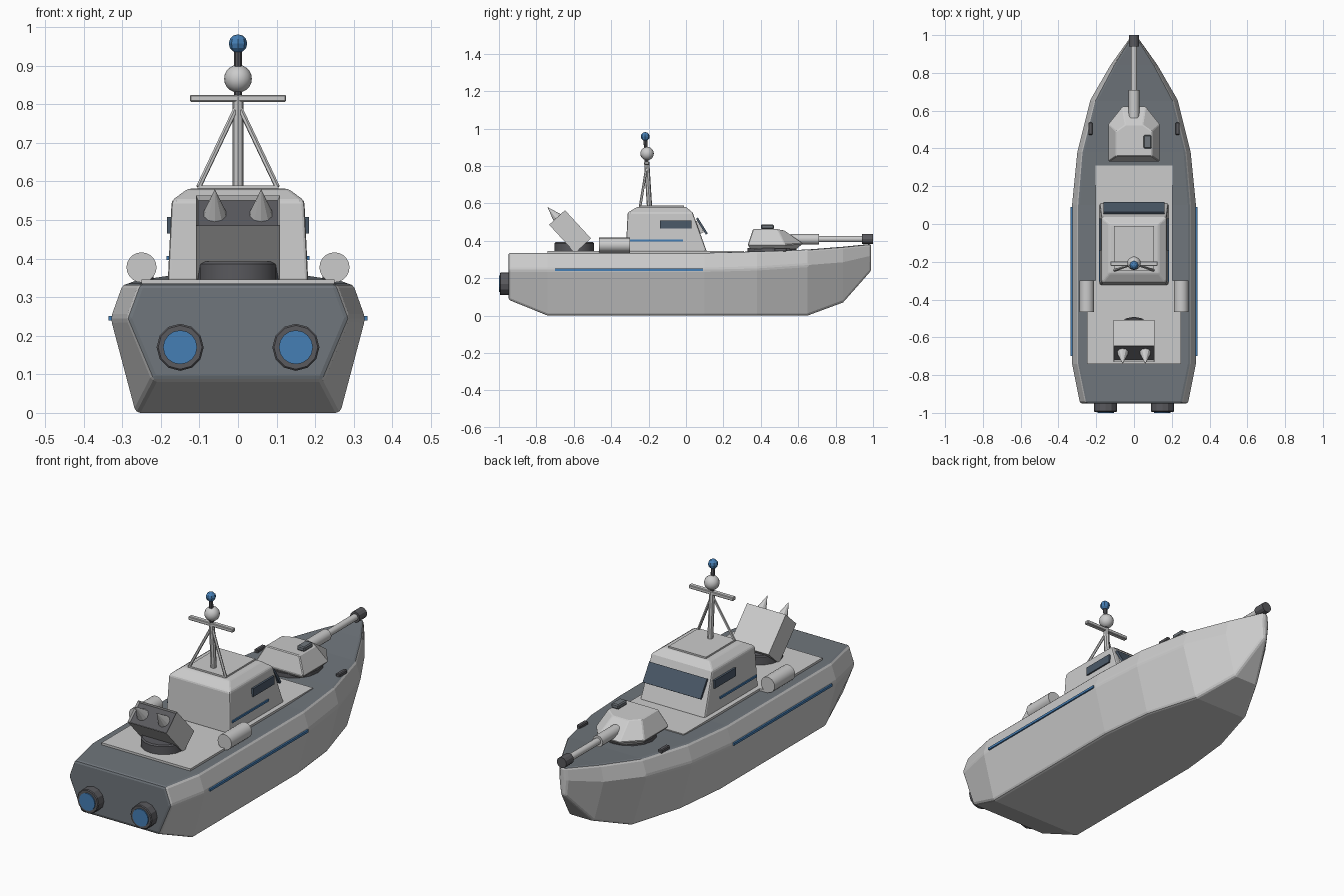
import bpy, bmesh, math
from mathutils import Vector

if "Cube" in bpy.data.objects:
    bpy.data.objects.remove(bpy.data.objects["Cube"])


def material(name, rgb):
    m = bpy.data.materials.new(name)
    m.diffuse_color = (*rgb, 1)
    m.use_nodes = True
    m.node_tree.nodes["Principled BSDF"].inputs["Base Color"].default_value = m.diffuse_color
    return m


BLUE = material("blue", (0.06, 0.21, 0.46))
GLASS = material("dark_glass", (0.07, 0.10, 0.14))
SLATE = material("slate_deck", (0.16, 0.18, 0.20))
DARK = material("dark_grey", (0.10, 0.10, 0.11))


def finish(ob, name, mat=None, bevel=0, seg=1):
    ob.name = name
    if mat:
        ob.data.materials.append(mat)
    if bevel:
        b = ob.modifiers.new("bevel", 'BEVEL')
        b.width, b.segments, b.limit_method = bevel, seg, 'ANGLE'
    return ob


def box(name, loc, size, mat=None, rot=(0, 0, 0), bevel=0):
    bpy.ops.mesh.primitive_cube_add(size=1, location=loc, rotation=rot)
    ob = bpy.context.object
    ob.scale = size
    bpy.ops.object.transform_apply(location=False, rotation=False, scale=True)
    return finish(ob, name, mat, bevel)


def rod(name, a, b, r, mat=None, r2=None, sides=12, bevel=0):
    a, b = Vector(a), Vector(b)
    bpy.ops.mesh.primitive_cone_add(vertices=sides, radius1=r, radius2=r if r2 is None else r2,
                                    depth=(b - a).length, location=(a + b) / 2)
    ob = bpy.context.object
    ob.rotation_euler = (b - a).to_track_quat('Z', 'Y').to_euler()
    return finish(ob, name, mat, bevel)


def ball(name, loc, r, sides, rings, mat=None):
    bpy.ops.mesh.primitive_uv_sphere_add(segments=sides, ring_count=rings, radius=r, location=loc)
    return finish(bpy.context.object, name, mat)


def loft(name, loops, mat=None, bevel=0, seg=1):
    bm = bmesh.new()
    rows = [[bm.verts.new(p) for p in loop] for loop in loops]
    n = len(rows[0])
    for r, s in zip(rows, rows[1:]):
        for i in range(n):
            bm.faces.new((r[i], r[(i + 1) % n], s[(i + 1) % n], s[i]))
    bm.faces.new(rows[0])
    bm.faces.new(rows[-1])
    bmesh.ops.recalc_face_normals(bm, faces=bm.faces)
    me = bpy.data.meshes.new(name)
    bm.to_mesh(me)
    bm.free()
    ob = bpy.data.objects.new(name, me)
    bpy.context.collection.objects.link(ob)
    return finish(ob, name, mat, bevel, seg)


# Hull: y, then half width and height of bottom, knuckle and deck edge
stations = [
    (-0.95, 0.22, 0.085, 0.288, 0.245, 0.255, 0.335),
    (-0.74, 0.265, 0, 0.33, 0.245, 0.298, 0.335),
    (0.10, 0.265, 0, 0.33, 0.245, 0.298, 0.335),
    (0.38, 0.235, 0, 0.302, 0.252, 0.275, 0.343),
    (0.65, 0.155, 0, 0.235, 0.27, 0.208, 0.353),
    (0.84, 0.07, 0.07, 0.125, 0.285, 0.108, 0.368),
    (0.99, 0.012, 0.24, 0.018, 0.32, 0.014, 0.383)]
hull = loft("hull", [[(-wb, y, zb), (wb, y, zb), (wk, y, zk), (wd, y, zd), (-wd, y, zd), (-wk, y, zk)]
                     for y, wb, zb, wk, zk, wd, zd in stations], bevel=0.012, seg=2)
hull.data.materials.append(None)
hull.data.materials.append(SLATE)
for p in hull.data.polygons:
    if p.normal.z > 0.9 or p.normal.y < -0.9:
        p.material_index = 1

# Deck plates
box("aft_deck_plate", (0, -0.52, 0.339), (0.50, 0.44, 0.014))
box("fore_deck_plate", (0, 0.0, 0.339), (0.41, 0.62, 0.014))


# Cabin
def rect(w, y0, y1, z):
    return [(-w, y0, z), (w, y0, z), (w, y1, z), (-w, y1, z)]


loft("cabin", [rect(0.182, -0.322, 0.112, 0.34), rect(0.172, -0.312, 0.036, 0.55),
               rect(0.13, -0.26, 0.0, 0.581)], bevel=0.008, seg=2)
box("roof_plate", (0, -0.13, 0.584), (0.21, 0.24, 0.01))
box("windshield", (0, 0.085, 0.478), (0.325, 0.012, 0.10), GLASS, (math.radians(32), 0, 0))
box("windshield_mount", (0, 0.064, 0.47), (0.29, 0.036, 0.07), None, (math.radians(25), 0, 0))

# Mast with braces, crossbar, radar ball and beacon
rod("mast", (0, -0.195, 0.58), (0, -0.21, 0.82), 0.014, sides=8)
rod("mast_top", (0, -0.21, 0.81), (0, -0.218, 0.95), 0.010, DARK, sides=8)
box("crossbar", (0, -0.21, 0.815), (0.25, 0.024, 0.018), bevel=0.003)
ball("radar_ball", (0, -0.208, 0.866), 0.036, 16, 10)
ball("beacon", (0, -0.218, 0.957), 0.024, 8, 6, BLUE)

# Parts repeated on both sides
for s in (-1, 1):
    box("side_window", (s * 0.177, -0.055, 0.486), (0.014, 0.17, 0.042), GLASS)
    box("cabin_stripe", (s * 0.181, -0.16, 0.401), (0.008, 0.29, 0.010), BLUE)
    box("hull_stripe", (s * 0.329, -0.305, 0.245), (0.012, 0.79, 0.012), BLUE)
    box("cleat", (s * 0.23, 0.505, 0.352), (0.022, 0.066, 0.02), DARK, bevel=0.004)
    rod("mast_brace", (s * 0.102, -0.245, 0.585), (0, -0.21, 0.80), 0.007, sides=6)
    rod("side_canister", (s * 0.25, -0.465, 0.377), (s * 0.25, -0.30, 0.377), 0.039, sides=20)
    rod("thruster", (s * 0.15, -0.995, 0.17), (s * 0.15, -0.93, 0.17), 0.061, DARK, bevel=0.004)
    rod("thruster_glow", (s * 0.15, -1.0, 0.17), (s * 0.15, -0.98, 0.17), 0.044, BLUE, sides=16)

# Missile launcher, tilted up and aft
rod("launcher_pedestal", (0, -0.597, 0.335), (0, -0.597, 0.392), 0.106, DARK, sides=16, bevel=0.006)
centre, aim = Vector((0, -0.62, 0.449)), Vector((0, -0.677, 0.736))
launcher = box("launcher_box", centre, (0.218, 0.115, 0.205))
launcher.rotation_euler.x = math.atan2(0.677, 0.736)
bm = bmesh.new()
bm.from_mesh(launcher.data)
bm.faces.ensure_lookup_table()
mouth = max(bm.faces, key=lambda f: f.calc_center_median().z)
bmesh.ops.inset_region(bm, faces=[mouth], thickness=0.008, depth=-0.012)
mouth.material_index = 1
launcher.data.materials.append(None)
launcher.data.materials.append(DARK)
bm.to_mesh(launcher.data)
bm.free()
for s in (-1, 1):
    base = centre + aim * 0.088 + Vector((s * 0.06, 0, 0))
    rod("missile_tip", base, base + aim * 0.09, 0.031, r2=0, sides=10)


# Gun turret: six-sided faceted housing
def hexagon(w, wf, y0, y1, y2, z, zf):
    return [(-w, y0, z), (w, y0, z), (w, y1, z), (wf, y2, zf), (-wf, y2, zf), (-w, y1, z)]


rod("turret_ring", (0, 0.46, 0.335), (0, 0.46, 0.362), 0.13, DARK, sides=16)
loft("turret", [hexagon(0.115, 0.055, 0.345, 0.52, 0.59, 0.355, 0.355),
                hexagon(0.137, 0.062, 0.33, 0.53, 0.625, 0.378, 0.385),
                hexagon(0.095, 0.045, 0.358, 0.49, 0.525, 0.462, 0.455)], bevel=0.004)
box("turret_hatch", (0.072, 0.435, 0.474), (0.042, 0.07, 0.024), SLATE, bevel=0.005)
rod("barrel_sleeve", (0, 0.56, 0.408), (0, 0.71, 0.408), 0.029)
rod("barrel", (0, 0.70, 0.409), (0, 0.95, 0.409), 0.017)
rod("muzzle", (0, 0.94, 0.41), (0, 1.0, 0.41), 0.027, DARK)

# Smooth the round parts
bpy.ops.object.select_all(action='DESELECT')
for ob in bpy.context.scene.objects:
    if ob.name.startswith(("radar", "side_canister", "barrel", "mast", "launcher_ped")):
        ob.select_set(True)
        bpy.context.view_layer.objects.active = ob
bpy.ops.object.shade_smooth_by_angle(angle=math.radians(40))
